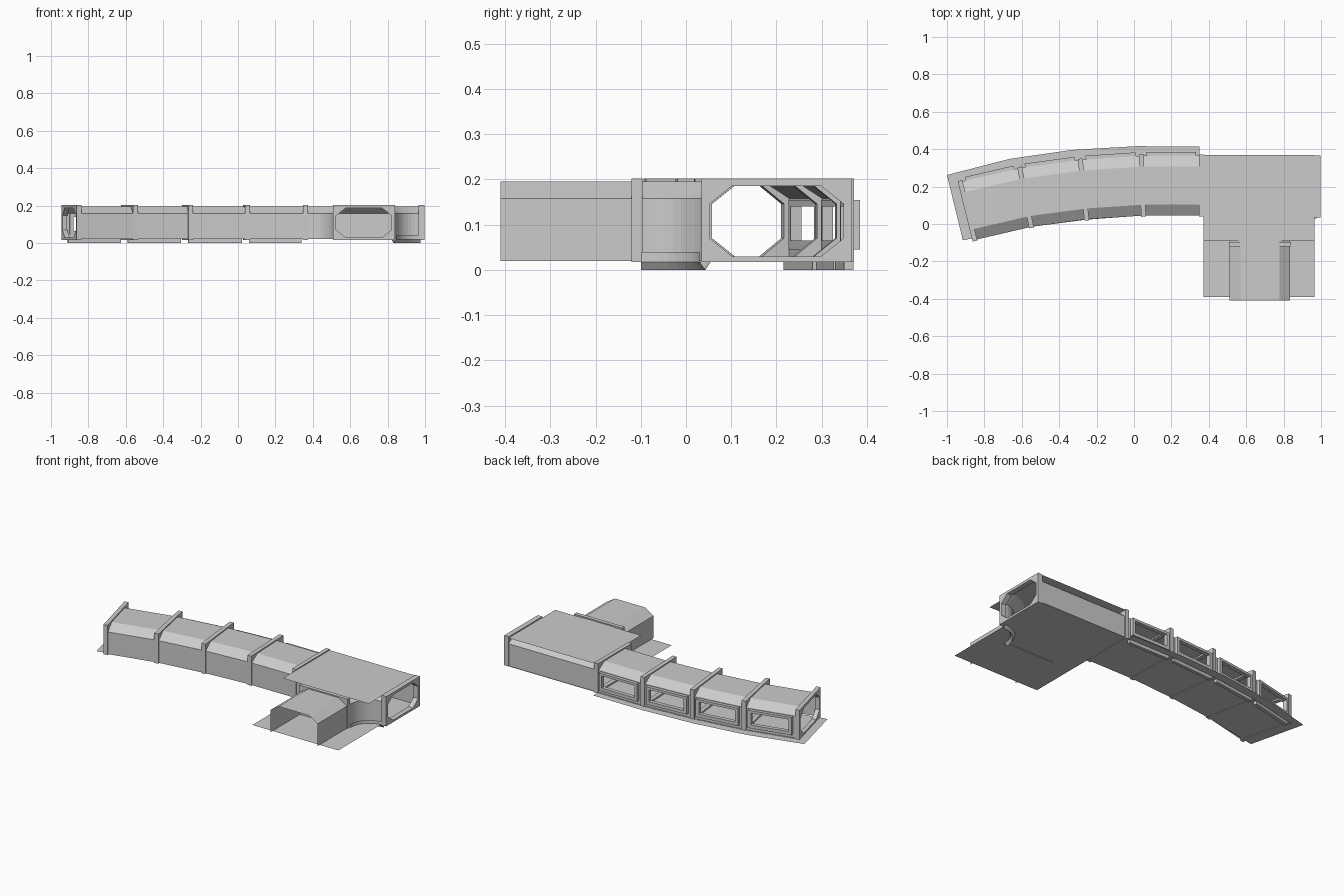
import bpy, bmesh
from math import sin, cos, radians, pi
from mathutils import Vector

if "Cube" in bpy.data.objects:
    bpy.data.objects.remove(bpy.data.objects["Cube"])

FLOOR, EAVE, ROOF = 0.02, 0.158, 0.195   # floor, bottom of roof chamfer, roof
HALF, CH = 0.16, 0.058                   # half width of tube, chamfer width


def make(name, verts, faces, fix=True):
    me = bpy.data.meshes.new(name)
    me.from_pydata([tuple(v) for v in verts], [], faces)
    bm = bmesh.new()
    bm.from_mesh(me)
    bmesh.ops.remove_doubles(bm, verts=bm.verts, dist=0.0003)
    if fix:
        bmesh.ops.recalc_face_normals(bm, faces=bm.faces)
    bm.to_mesh(me)
    bm.free()
    ob = bpy.data.objects.new(name, me)
    bpy.context.collection.objects.link(ob)
    return ob


class Builder:
    """Collects polygons and hexahedra for one part."""
    def __init__(self):
        self.v, self.f = [], []

    def poly(self, *pts):
        n = len(self.v)
        self.v += pts
        self.f.append(list(range(n, n + len(pts))))

    def hexa(self, p):
        # p(i, j, k) gives the corner for i, j, k in 0..1
        c = [p(i, j, k) for i in (0, 1) for j in (0, 1) for k in (0, 1)]
        for q in ((0, 1, 3, 2), (4, 6, 7, 5), (0, 4, 5, 1),
                  (2, 3, 7, 6), (0, 2, 6, 4), (1, 5, 7, 3)):
            self.poly(*[c[a] for a in q])

    def done(self, name):
        return make(name, self.v, self.f)


def loft(b, rows):
    for r, s in zip(rows, rows[1:]):
        for i in range(len(r) - 1):
            b.poly(r[i], s[i], s[i + 1], r[i + 1])


# Stations of the curved corridor: x, y, angle in degrees
ST = [(0.36, 0.205, 0), (0.045, 0.205, 2), (-0.27, 0.184, 6),
      (-0.58, 0.142, 11), (-0.89, 0.07, 14)]


def at(station, lat, z, along=0.0):
    x, y, a = station
    a = radians(a)
    return Vector((x - sin(a) * lat + cos(a) * along,
                   y + cos(a) * lat + sin(a) * along, z))


def seg(i, t, lat, z):
    return at(ST[i], lat, z).lerp(at(ST[i + 1], lat, z), t)


# Rectangular rib with an eight-sided opening
def frame(name, station, thick=0.026, hw=0.166, z0=0.017, z1=0.202):
    hi, b0, b1, c, d = hw - 0.018, 0.03, 0.186, 0.05, 0.04
    inner, outer = [], []
    for sy, sz in ((1, 1), (-1, 1), (-1, -1), (1, -1)):
        zb, zo = (b1, z1) if sz > 0 else (b0, z0)
        a = (sy * hi, zb - sz * d)
        e = (sy * (hi - c), zb)
        m = ((a[0] + e[0]) / 2, (a[1] + e[1]) / 2)
        ring_in = [a, m, e]
        ring_out = [(sy * hw, a[1]), (sy * hw, zo), (e[0], zo)]
        if sy * sz < 0:
            ring_in.reverse()
            ring_out.reverse()
        inner += ring_in
        outer += ring_out
    b = Builder()
    h = thick / 2
    loops = [[at(station, y, z, s) for y, z in pts + pts[:1]]
             for pts, s in ((inner, -h), (outer, -h), (outer, h), (inner, h), (inner, -h))]
    loft(b, loops)
    return b.done(name)


for i, s in enumerate(ST):
    frame(f"corridor_rib_{i}", s)

# Curved corridor segments with a windowed outer wall
for i in range(4):
    b = Builder()
    prof = [(-HALF, FLOOR), (-HALF, EAVE), (-HALF + CH, ROOF), (HALF - CH, ROOF), (HALF, EAVE)]
    loft(b, [[seg(i, t, y, z) for y, z in prof] for t in (0, 1)])
    ts, zs = (0, 0.15, 0.85, 1), (FLOOR, 0.065, 0.14, EAVE)
    for m in range(3):
        for n in range(3):
            if (m, n) != (1, 1):
                b.poly(*[seg(i, ts[m + p], HALF, zs[n + q])
                         for p, q in ((0, 0), (1, 0), (1, 1), (0, 1))])
    b.done(f"corridor_shell_{i}")

    b = Builder()
    for t0, t1, z0, z1 in ((0.09, 0.15, 0.045, 0.155), (0.85, 0.91, 0.045, 0.155),
                           (0.15, 0.85, 0.045, 0.065), (0.15, 0.85, 0.14, 0.155)):
        b.hexa(lambda p, q, r: seg(i, (t0, t1)[p], (0.155, 0.18)[q], (z0, z1)[r]))
    b.done(f"window_frame_{i}")

    b = Builder()
    b.hexa(lambda p, q, r: seg(i, (0.06, 0.94)[p], (0.145, 0.165)[q], (0.0, 0.022)[r]))
    b.done(f"outer_skirt_{i}")

# Thin floor under the curved corridor
outer = [(0.35, 0.414), (0.013, 0.416), (-0.33, 0.396), (-0.665, 0.348), (-1.0, 0.262)]
inner = [(0.35, 0.045), (0.04, 0.045), (-0.255, 0.023), (-0.55, -0.015), (-0.915, -0.087)]
b = Builder()
loft(b, [[Vector((x, y, FLOOR)) for x, y in row] for row in (outer, inner)])
b.done("corridor_floor")

# Junction: wall path on the right side, mirrored for the left
CX, N = 0.673, 10
path = [((0.985, 0.045), (0, -1))]
for k in range(N + 1):
    a = pi / 2 + k / N * pi / 2
    path.append(((0.965 + 0.13 * cos(a), -0.09 + 0.135 * sin(a)), (cos(a), sin(a))))
path[0] = ((0.985, 0.045), (0, 1))
path.append(((0.835, -0.41), (-1, 0)))


def wall_rows(sign):
    rows = []
    for (x, y), (nx, ny) in path:
        if sign < 0:
            x, nx = 2 * CX - x, -nx
        rows.append([Vector((x, y, FLOOR)), Vector((x, y, EAVE)),
                     Vector((x + nx * CH, y + ny * CH, ROOF))])
    return rows


b = Builder()
right, left = wall_rows(1), wall_rows(-1)
loft(b, right)
loft(b, left)
XL, XR = 2 * CX - 0.985, 0.985
back = [[Vector((x, 0.365, FLOOR)), Vector((x, 0.365, EAVE)), Vector((x, 0.318, ROOF))]
        for x in (XL, XR)]
loft(b, back)
# roof as strips between mirrored wall tops
for p in range(len(path) - 1):
    b.poly(right[p][2], right[p + 1][2], left[p + 1][2], left[p][2])
b.poly(back[0][2], back[1][2], right[0][2], left[0][2])
b.done("junction_shell")


def sheet(name, x0, x1, y0, y1, z):
    make(name, [(x0, y0, z), (x1, y0, z), (x1, y1, z), (x0, y1, z)], [(0, 1, 2, 3)])


sheet("junction_floor", 0.372, 0.965, -0.39, 0.37, FLOOR)
sheet("junction_roof_sheet", 0.372, 0.965, -0.09, 0.37, ROOF + 0.001)

# Ribs at the open end and at the start of the branch
frame("junction_end_rib", (0.982, 0.2, 0), thick=0.032)
frame("branch_rib", (CX, -0.108, 90), thick=0.024)

# Flared skirt below the right curved wall
b = Builder()
rows = []
for k in range(N + 1):
    a = pi / 2 + k / N * pi / 2
    d = Vector((cos(a), sin(a), 0))
    c = Vector((0.975, -0.1, 0))
    rows.append([c + d * 0.13 + Vector((0, 0, 0.04)), c + d * 0.13 + Vector((0, 0, 0.018)),
                 c + d * 0.143, c + d * 0.155 + Vector((0, 0, 0.018))])
loft(b, rows)
b.done("curved_skirt")
